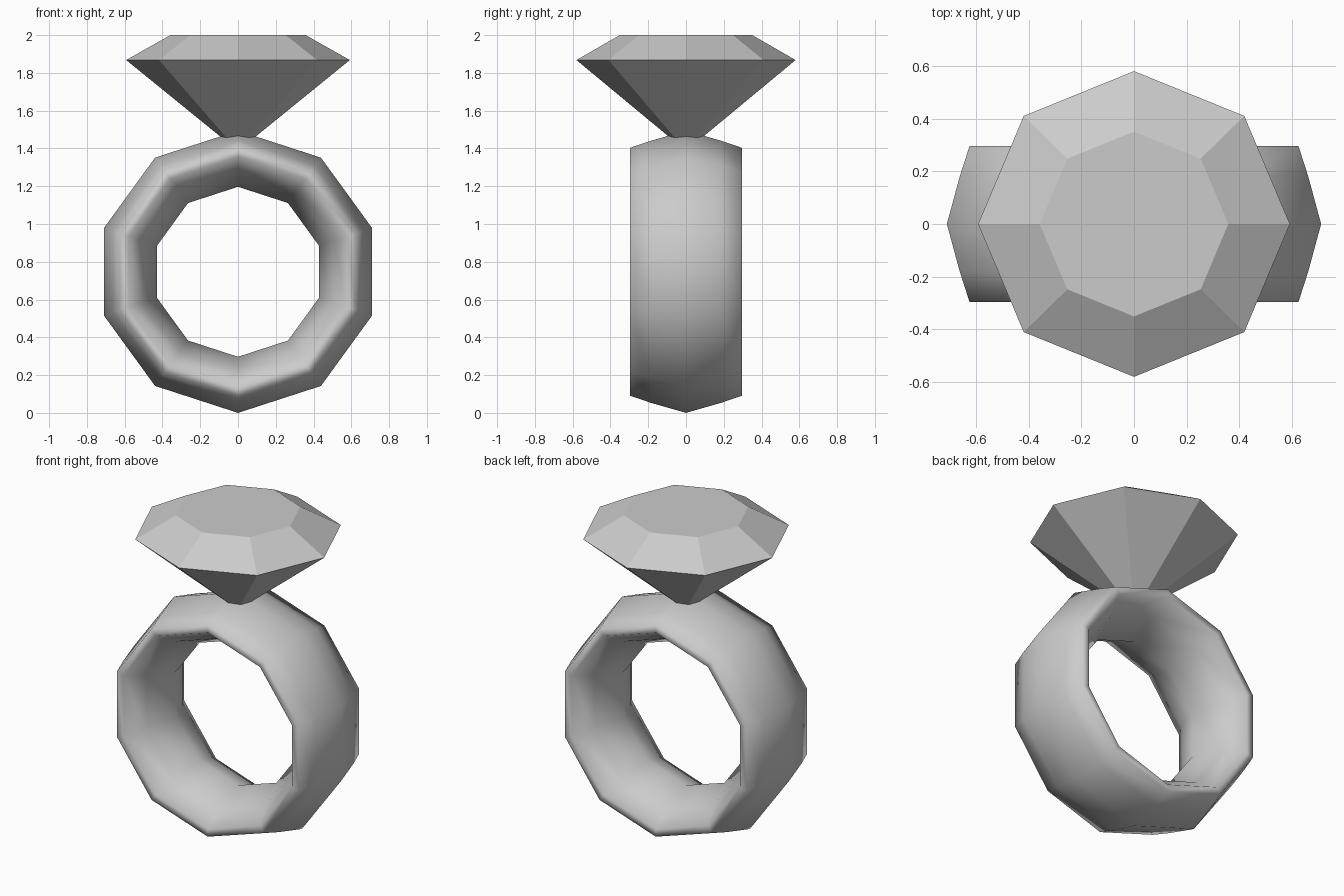
import bpy, bmesh
from math import sin, cos, pi

if "Cube" in bpy.data.objects:
    bpy.data.objects.remove(bpy.data.objects["Cube"])


def finish(name, bm, smooth):
    bmesh.ops.recalc_face_normals(bm, faces=bm.faces)
    mesh = bpy.data.meshes.new(name)
    bm.to_mesh(mesh)
    bm.free()
    for p in mesh.polygons:
        p.use_smooth = smooth
    ob = bpy.data.objects.new(name, mesh)
    bpy.context.collection.objects.link(ob)
    return ob


# Band: lens-shaped section (radius, y) swept round the y axis in 10 steps
half = [(0.747, 0.0), (0.695, 0.182), (0.656, 0.297), (0.61, 0.297), (0.53, 0.182), (0.45, 0.0)]
section = half + [(r, -y) for r, y in half[-2:0:-1]]
SIDES, CENTRE = 10, 0.747
bm = bmesh.new()
rings = [[bm.verts.new((r * sin(2 * pi * i / SIDES), y, CENTRE + r * cos(2 * pi * i / SIDES)))
          for r, y in section] for i in range(SIDES)]
for i in range(SIDES):
    a, b = rings[i], rings[(i + 1) % SIDES]
    for j in range(len(section)):
        k = (j + 1) % len(section)
        bm.faces.new((a[j], a[k], b[k], b[j]))
finish("ring_band", bm, True)

# Gem: flat-shaded octagonal table, crown and pointed base
bm = bmesh.new()


def octagon(r, z):
    return [bm.verts.new((r * cos(i * pi / 4), 0.98 * r * sin(i * pi / 4), z)) for i in range(8)]


table, girdle = octagon(0.358, 2.0), octagon(0.592, 1.868)
tip = bm.verts.new((0, 0, 1.387))
bm.faces.new(table)
for i in range(8):
    k = (i + 1) % 8
    bm.faces.new((table[i], girdle[i], girdle[k], table[k]))
    bm.faces.new((girdle[i], tip, girdle[k]))
finish("gem", bm, False)
